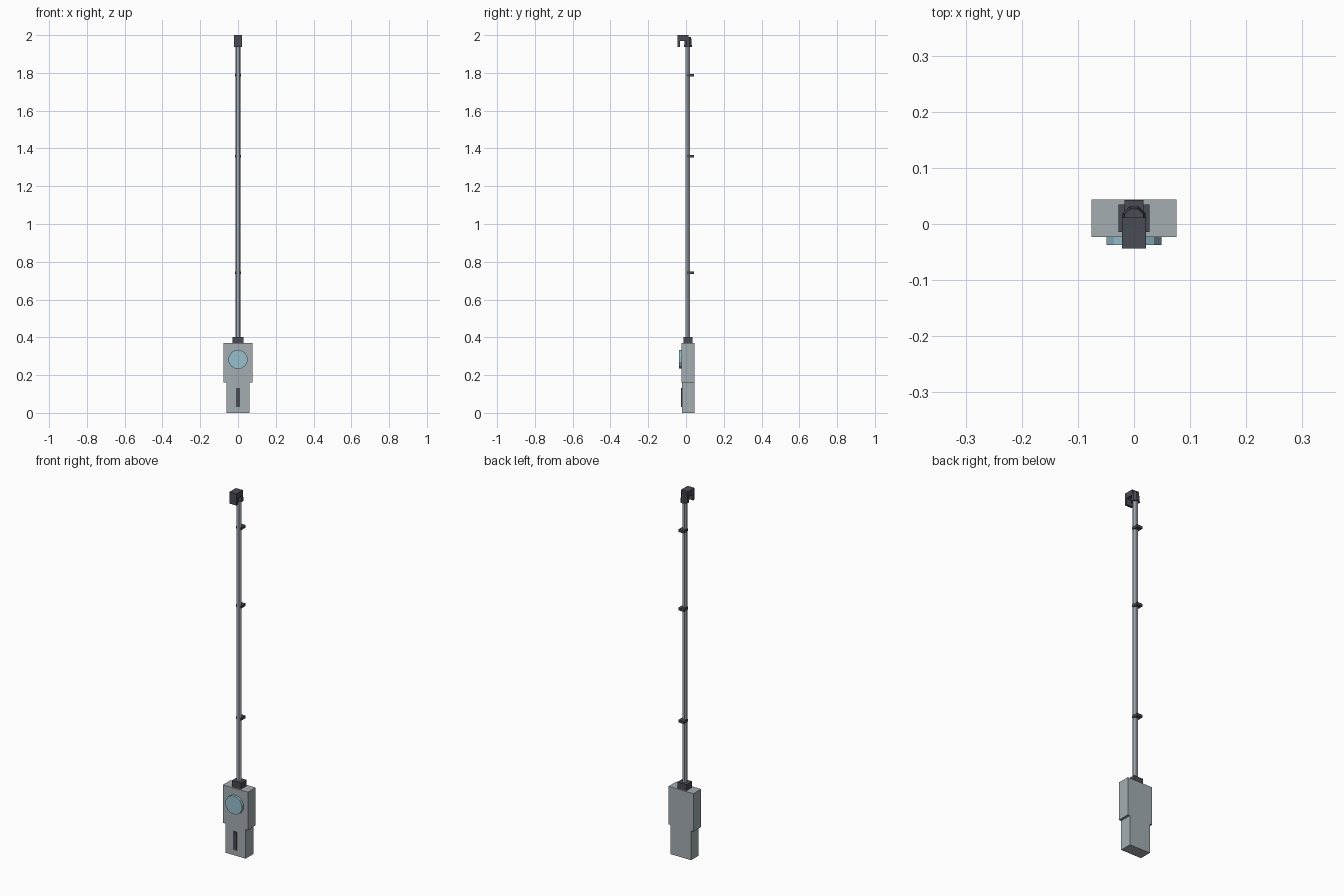
import bpy, math

if "Cube" in bpy.data.objects:
    bpy.data.objects.remove(bpy.data.objects["Cube"])

def material(name, rgb):
    m = bpy.data.materials.new(name)
    m.diffuse_color = (*rgb, 1)
    m.use_nodes = True
    m.node_tree.nodes["Principled BSDF"].inputs["Base Color"].default_value = m.diffuse_color
    return m

CASE = material("case_grey", (0.37, 0.42, 0.45))
DIAL = material("dial_blue", (0.31, 0.52, 0.61))
DARK = material("dark_plastic", (0.068, 0.072, 0.092))
METAL = material("rod_metal", (0.36, 0.40, 0.45))
ROD_Y = 0.0105

def finish(name, mat):
    ob = bpy.context.object
    ob.name = name
    ob.data.materials.append(mat)
    return ob

def box(name, mat, x, y0, y1, z0, z1):
    """Box of half width x, between the given y and z limits."""
    bpy.ops.mesh.primitive_cube_add(size=1, location=(0, (y0 + y1) / 2, (z0 + z1) / 2))
    ob = finish(name, mat)
    for v in ob.data.vertices:
        v.co.x *= 2 * x
        v.co.y *= y1 - y0
        v.co.z *= z1 - z0
    return ob

def post(name, mat, sides, r0, r1, z0, z1):
    """Upright faceted post around the rod axis, with flats facing the front."""
    bpy.ops.mesh.primitive_cone_add(vertices=sides, radius1=r0, radius2=r1, depth=z1 - z0,
                                    location=(0, ROD_Y, (z0 + z1) / 2),
                                    rotation=(0, 0, math.pi / sides))
    return finish(name, mat)

# Motor case: narrow lower half, wider upper half
box("lower_case", CASE, 0.062, -0.022, 0.044, 0, 0.161)
box("upper_case", CASE, 0.076, -0.023, 0.044, 0.161, 0.369)
box("grip_strip", DARK, 0.01, -0.027, -0.021, 0.032, 0.132)

# Round dial on the front
bpy.ops.mesh.primitive_cylinder_add(vertices=12, radius=0.051, depth=0.016,
                                    location=(0, -0.029, 0.283),
                                    rotation=(math.pi / 2, math.pi / 12, 0))
finish("dial", DIAL)

# Collar and long rod
box("collar", DARK, 0.028, -0.014, 0.035, 0.369, 0.402)
post("rod", METAL, 6, 0.0138, 0.0138, 0.40, 1.96)

# Clips along the back of the rod
for i, z in enumerate((0.742, 1.358, 1.788)):
    box(f"clip_{i + 1}", DARK, 0.0165, ROD_Y - 0.004, 0.043, z - 0.007, z + 0.007)

# Hook at the top: flared socket, bridge and front lip
post("hook_socket", DARK, 8, 0.0225, 0.018, 1.938, 1.99)
box("hook_bridge", DARK, 0.021, -0.044, 0.012, 1.97, 2.0)
box("hook_lip", DARK, 0.021, -0.044, -0.031, 1.936, 1.97)
